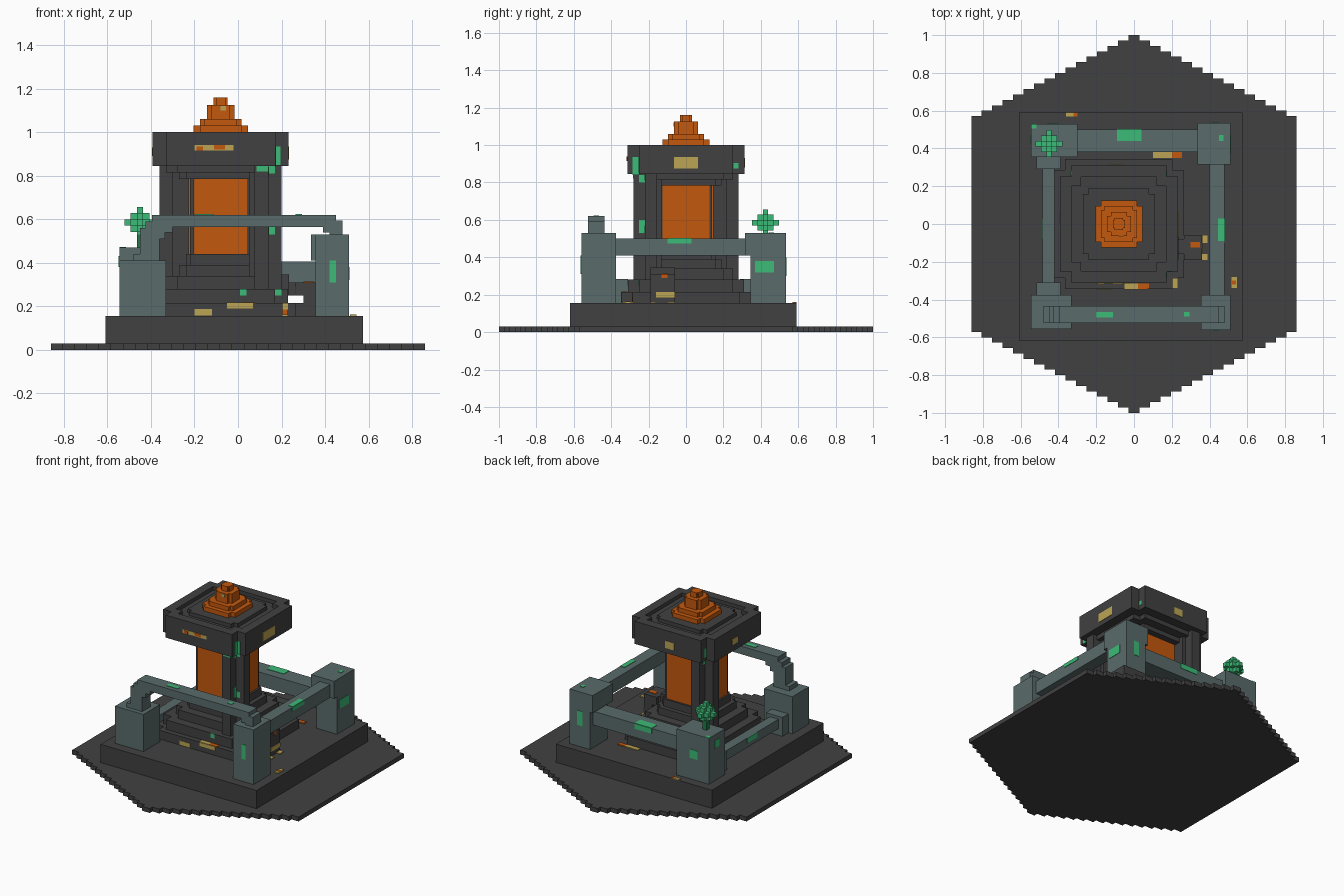
import bpy, bmesh

cube = bpy.data.objects.get("Cube")
if cube:
    bpy.data.objects.remove(cube, do_unlink=True)


def material(name, hex_code):
    rgb = [int(hex_code[i:i + 2], 16) / 255 for i in (0, 2, 4)]
    lin = [c / 12.92 if c <= 0.04045 else ((c + 0.055) / 1.055) ** 2.4 for c in rgb]
    m = bpy.data.materials.new(name)
    m.use_nodes = True
    m.diffuse_color = (*lin, 1)
    bsdf = m.node_tree.nodes["Principled BSDF"]
    bsdf.inputs["Base Color"].default_value = (*lin, 1)
    bsdf.inputs["Roughness"].default_value = 0.9
    return m


STONE = material("dark stone", "414141")
SLATE = material("slate", "5A6B6B")
ORANGE = material("glowing orange", "C4580D")
GOLD = material("gold", "BCA554")
GREEN = material("moss green", "3DBB78")
LEAF = material("dark leaf green", "1E7A49")


def finish(name, bm, *mats):
    bmesh.ops.recalc_face_normals(bm, faces=bm.faces)
    me = bpy.data.meshes.new(name)
    bm.to_mesh(me)
    bm.free()
    for m in mats:
        me.materials.append(m)
    ob = bpy.data.objects.new(name, me)
    bpy.context.collection.objects.link(ob)
    return ob


def prism(bm, pts, z0, z1):
    f = bm.faces.new([bm.verts.new((x, y, z0)) for x, y in pts])
    top = bmesh.ops.extrude_face_region(bm, geom=[f])["geom"]
    for v in top:
        if isinstance(v, bmesh.types.BMVert):
            v.co.z = z1


def box(bm, x0, x1, y0, y1, z0, z1, index=0):
    old = set(bm.faces)
    prism(bm, [(x0, y0), (x1, y0), (x1, y1), (x0, y1)], z0, z1)
    for f in set(bm.faces) - old:
        f.material_index = index


def boxes(name, mat, *dims):
    bm = bmesh.new()
    for d in dims:
        box(bm, *d)
    return finish(name, bm, mat)


CX = -0.08  # tower axis


def notched(h, n):
    """Square of half width h with a square notch n cut from each corner."""
    q = [(h, -h + n), (h, h - n), (h - n, h - n), (h - n, h)]
    pts = []
    for _ in range(4):
        pts += q
        q = [(-y, x) for x, y in q]
    return [(CX + x, y) for x, y in pts]


def tiers(name, mat, levels):
    bm = bmesh.new()
    for h, n, z0, z1 in levels:
        prism(bm, notched(h, n), z0, z1)
    return finish(name, bm, mat)


# Stepped hexagonal ground slab
V = 2 / 70
quarter = []
for i in range(16):
    w = min(0.86, 0.03 + 0.0555 * i)
    quarter += [(w, 1 - V * i), (w, 1 - V * (i + 1))]
half = quarter + [(x, -y) for x, y in reversed(quarter)]
bm = bmesh.new()
prism(bm, half + [(-x, y) for x, y in reversed(half)], 0, 0.03)
finish("ground_slab", bm, STONE)
boxes("plinth", STONE, (-0.61, 0.575, -0.62, 0.59, 0.03, 0.155))

# Tower: stepped foot, glowing core, diagonal buttresses, cap
tiers("tower_foot", STONE, [
    (0.345, 0.06, 0.155, 0.215), (0.31, 0.06, 0.215, 0.28),
    (0.25, 0.05, 0.28, 0.34), (0.19, 0.03, 0.34, 0.39), (0.16, 0.02, 0.39, 0.44)])
boxes("tower_core", STONE, (CX - 0.14, CX + 0.14, -0.14, 0.14, 0.43, 0.80))
boxes("glowing_panels", ORANGE,
      (CX - 0.125, CX + 0.125, -0.147, 0.147, 0.44, 0.785),
      (CX - 0.147, CX + 0.147, -0.125, 0.125, 0.44, 0.785))
for name, s in (("front_right_buttress", 1), ("back_left_buttress", -1)):
    bm = bmesh.new()
    outline = [(0.13, -0.13), (0.13, -0.22), (0.155, -0.22), (0.155, -0.28), (0.22, -0.28),
               (0.22, -0.22), (0.28, -0.22), (0.28, -0.155), (0.22, -0.155), (0.22, -0.13)]
    prism(bm, [(CX + s * x, s * y) for x, y in outline], 0.25, 0.845)
    finish(name, bm, STONE)
tiers("tower_cap", STONE, [
    (0.19, 0.03, 0.785, 0.815), (0.25, 0.05, 0.815, 0.845),
    (0.312, 0.06, 0.845, 0.975), (0.19, 0.03, 0.975, 1.0)])
bm = bmesh.new()
o, n = notched(0.312, 0.06), notched(0.25, 0.05)
for i in range(len(o)):
    j = (i + 1) % len(o)
    prism(bm, [o[i], o[j], n[j], n[i]], 0.97, 1.0)
finish("cap_rim", bm, STONE)
tiers("flame_pyramid", ORANGE, [
    (0.125, 0.03, 1.0, 1.03), (0.095, 0.02, 1.03, 1.06),
    (0.063, 0.02, 1.06, 1.125), (0.032, 0.01, 1.125, 1.16)])

# Broken step beside the tower
boxes("broken_step", STONE, (0.265, 0.36, -0.19, -0.06, 0.155, 0.215),
      (0.265, 0.36, -0.19, -0.06, 0.25, 0.31), (0.30, 0.36, -0.19, -0.06, 0.21, 0.26),
      (0.17, 0.235, -0.19, -0.06, 0.25, 0.345), (0.22, 0.27, -0.16, -0.08, 0.25, 0.31))

# Corner posts
boxes("front_left_post", SLATE, (-0.545, -0.33, -0.555, -0.375, 0.155, 0.41))
boxes("front_right_post", SLATE, (0.355, 0.51, -0.56, -0.375, 0.155, 0.53))
boxes("back_left_post", SLATE, (-0.545, -0.30, 0.355, 0.53, 0.155, 0.47))
boxes("back_right_post", SLATE, (0.355, 0.51, 0.345, 0.535, 0.155, 0.53),
      (0.335, 0.51, 0.315, 0.535, 0.41, 0.53))

# Beams between the posts
boxes("back_beam", SLATE, (-0.30, 0.355, 0.38, 0.50, 0.31, 0.405))
boxes("right_beam", SLATE, (0.40, 0.48, -0.375, 0.32, 0.41, 0.50))
boxes("left_beam", SLATE, (-0.485, -0.42, -0.31, 0.29, 0.20, 0.265),
      (-0.515, -0.39, -0.375, -0.31, 0.155, 0.285), (-0.515, -0.39, 0.29, 0.355, 0.155, 0.285))
A = (-0.525, -0.435)
boxes("front_arch", SLATE,
      (-0.48, -0.36, *A, 0.41, 0.44), (-0.45, -0.36, *A, 0.44, 0.51),
      (-0.45, -0.335, *A, 0.51, 0.56), (-0.425, -0.30, *A, 0.54, 0.59),
      (-0.395, 0.45, *A, 0.565, 0.62), (0.39, 0.48, *A, 0.54, 0.595),
      (0.42, 0.48, *A, 0.53, 0.56))

# Leafy tuft on the back left post
bm = bmesh.new()
R = range(-2, 3)
for i, j, k in ((i, j, k) for i in R for j in R for k in R):
    if abs(i) + abs(j) + abs(k) <= 2:
        x, y, z = -0.45 + i * V, 0.425 + j * V, 0.585 + k * V
        box(bm, x - V / 2, x + V / 2, y - V / 2, y + V / 2, z - V / 2, z + V / 2, (i + j + k) % 2)
box(bm, -0.465, -0.435, 0.41, 0.44, 0.47, 0.53, 1)
finish("leaf_tuft", bm, GREEN, LEAF)


# Painted patches: thin plates (axis, surface position, u range, v range)
def patches(name, mat, items):
    bm = bmesh.new()
    for axis, p, u0, u1, v0, v1 in items:
        s = (p - 0.003, p + 0.003)
        box(bm, *{"x": (*s, u0, u1, v0, v1), "y": (u0, u1, *s, v0, v1),
                  "z": (u0, u1, v0, v1, *s)}[axis])
    finish(name, bm, mat)


patches("moss_patches", GREEN, [
    ("y", -0.252, 0.172, 0.195, 0.85, 0.935), ("x", 0.172, -0.285, -0.252, 0.84, 0.935),
    ("y", -0.28, 0.085, 0.14, 0.82, 0.845), ("y", -0.22, 0.14, 0.17, 0.81, 0.845),
    ("x", 0.14, -0.25, -0.22, 0.80, 0.84), ("y", -0.22, 0.14, 0.17, 0.53, 0.57),
    ("x", 0.14, -0.25, -0.22, 0.53, 0.60), ("x", 0.172, 0.255, 0.28, 0.875, 0.905),
    ("y", -0.31, 0.01, 0.04, 0.25, 0.28), ("y", -0.25, 0.17, 0.20, 0.25, 0.28),
    ("y", -0.56, 0.42, 0.45, 0.31, 0.41), ("x", 0.51, 0.37, 0.47, 0.32, 0.38),
    ("x", 0.48, -0.10, 0.03, 0.475, 0.50), ("z", 0.50, 0.445, 0.48, -0.09, 0.03),
    ("z", 0.405, -0.09, 0.04, 0.44, 0.50), ("y", 0.50, -0.09, 0.04, 0.37, 0.405),
    ("z", 0.62, -0.20, -0.11, -0.495, -0.465), ("z", 0.62, 0.265, 0.295, -0.49, -0.465),
    ("z", 0.53, 0.45, 0.475, 0.44, 0.47), ("z", 0.47, -0.545, -0.515, 0.505, 0.53),
    ("y", 0.53, -0.46, -0.40, 0.30, 0.36), ("y", 0.535, 0.41, 0.45, 0.30, 0.40),
    ("x", -0.545, 0.42, 0.47, 0.38, 0.43), ("x", -0.485, -0.08, 0.03, 0.23, 0.265),
    ("x", -0.332, 0.255, 0.285, 0.87, 0.93), ("x", -0.30, 0.22, 0.25, 0.80, 0.84)])
patches("gold_patches", GOLD, [
    ("y", -0.312, -0.20, -0.02, 0.915, 0.94), ("x", 0.232, -0.065, 0.065, 0.875, 0.935),
    ("y", 0.312, -0.13, -0.06, 0.88, 0.93), ("x", -0.392, 0.0, 0.06, 0.89, 0.93),
    ("y", -0.345, -0.05, 0.07, 0.19, 0.215), ("y", -0.345, -0.20, -0.12, 0.157, 0.187),
    ("y", -0.285, 0.17, 0.23, 0.185, 0.215), ("z", 0.215, -0.05, 0.02, -0.345, -0.315),
    ("x", 0.36, -0.16, -0.06, 0.185, 0.215), ("x", 0.265, -0.19, -0.16, 0.25, 0.29),
    ("z", 0.158, 0.17, 0.23, -0.34, -0.28), ("z", 0.158, 0.10, 0.20, 0.35, 0.38),
    ("z", 0.158, 0.36, 0.39, -0.19, -0.16), ("z", 0.158, 0.36, 0.39, -0.10, -0.06),
    ("z", 0.158, -0.36, -0.32, 0.57, 0.59), ("z", 0.158, 0.515, 0.545, -0.34, -0.28),
    ("y", -0.063, -0.08, -0.055, 1.10, 1.12)])
patches("ember_patches", ORANGE, [
    ("y", -0.314, -0.19, -0.16, 0.915, 0.935), ("y", -0.314, -0.11, -0.06, 0.92, 0.94),
    ("y", -0.285, 0.17, 0.225, 0.157, 0.185), ("z", 0.215, 0.02, 0.08, -0.345, -0.315),
    ("z", 0.158, 0.20, 0.255, 0.35, 0.38), ("z", 0.158, -0.32, -0.30, 0.57, 0.59),
    ("z", 0.31, 0.30, 0.35, -0.125, -0.095), ("x", 0.36, -0.13, -0.10, 0.29, 0.31),
    ("z", 0.16, 0.52, 0.54, -0.32, -0.30)])
